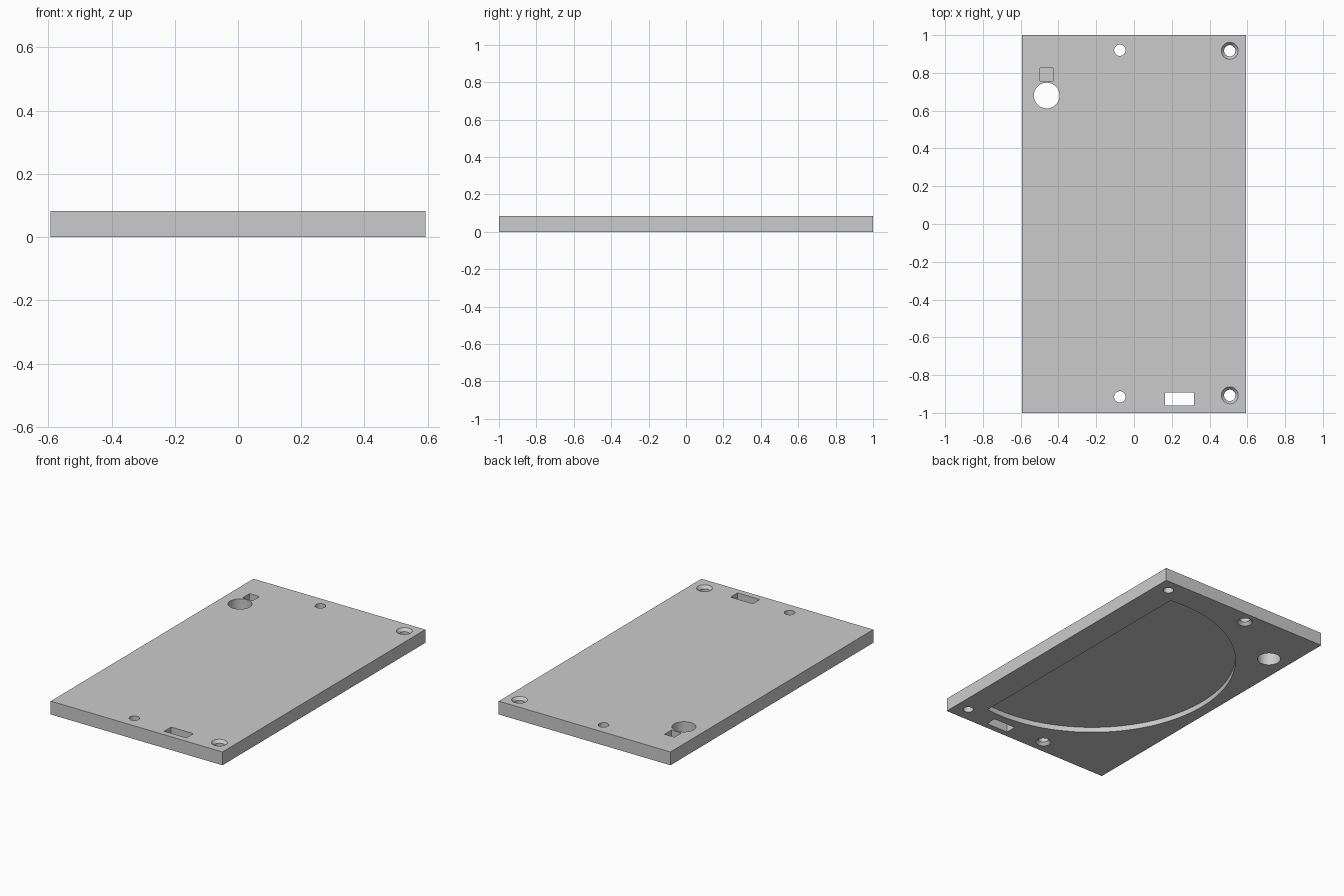
import bpy, bmesh, math

if "Cube" in bpy.data.objects:
    bpy.data.objects.remove(bpy.data.objects["Cube"])

W, L, T = 0.593, 1.0, 0.083   # half width, half length, thickness
EPS = 0.02                    # cutter overshoot

grey = bpy.data.materials.new("light grey")
grey.diffuse_color = (0.6, 0.6, 0.6, 1)
grey.use_nodes = True
grey.node_tree.nodes["Principled BSDF"].inputs["Base Color"].default_value = grey.diffuse_color


def make_object(name, bm):
    bmesh.ops.recalc_face_normals(bm, faces=bm.faces)
    mesh = bpy.data.meshes.new(name)
    bm.to_mesh(mesh)
    bm.free()
    mesh.materials.append(grey)
    ob = bpy.data.objects.new(name, mesh)
    bpy.context.collection.objects.link(ob)
    return ob


def loft(name, rings):
    """Closed solid through a stack of equal-length point rings."""
    bm = bmesh.new()
    loops = [[bm.verts.new(p) for p in ring] for ring in rings]
    n = len(loops[0])
    for a, b in zip(loops, loops[1:]):
        for i in range(n):
            j = (i + 1) % n
            bm.faces.new((a[i], a[j], b[j], b[i]))
    bm.faces.new(loops[0][::-1])
    bm.faces.new(loops[-1])
    return make_object(name, bm)


def box(name, x0, x1, y0, y1, z0, z1):
    pts = [(x0, y0), (x1, y0), (x1, y1), (x0, y1)]
    return loft(name, [[(x, y, z) for x, y in pts] for z in (z0, z1)])


def turned(name, x, y, profile, n=40):
    """Round cutter from (radius, z) pairs."""
    return loft(name, [[(x + r * math.cos(2 * math.pi * i / n),
                         y + r * math.sin(2 * math.pi * i / n), z)
                        for i in range(n)] for r, z in profile])


plate = box("base_plate", -W, W, -L, L, 0, T)
cutters = []

# screw holes: right pair countersunk from above, middle pair from below
R, RC, D = 0.03, 0.045, 0.018
from_top = [(R, -EPS), (R, T - D), (RC, T), (RC, T + EPS)]
from_below = [(RC, -EPS), (RC, 0), (R, D), (R, T + EPS)]
for x, y, profile in ((0.507, 0.917, from_top), (0.507, -0.907, from_top),
                      (-0.075, 0.92, from_below), (-0.075, -0.915, from_below)):
    cutters.append(turned("screw_hole", x, y, profile))

# large round hole, rectangular slot and blind square pocket
cutters.append(turned("round_hole", -0.462, 0.68, [(0.068, -EPS), (0.068, T + EPS)], 48))
cutters.append(box("slot", 0.164, 0.317, -0.962, -0.893, -EPS, T + EPS))
cutters.append(box("square_pocket", -0.497, -0.429, 0.756, 0.825, T - 0.04, T + EPS))

# shallow D-shaped recess underneath: circle cut off by a straight edge
cx, rad, edge = 0.32, 0.84, 0.42
a0 = math.acos((edge - cx) / rad)
N = 72
arc = []
for i in range(N + 1):
    a = a0 + (2 * math.pi - 2 * a0) * i / N
    arc.append((cx + rad * math.cos(a), rad * math.sin(a)))
cutters.append(loft("recess", [[(x, y, z) for x, y in arc] for z in (-EPS, 0.033)]))

# cut everything out of the plate
bpy.context.view_layer.objects.active = plate
plate.select_set(True)
for c in cutters:
    c.hide_render = True
    mod = plate.modifiers.new("cut", 'BOOLEAN')
    mod.operation = 'DIFFERENCE'
    mod.solver = 'EXACT'
    mod.object = c
    bpy.ops.object.modifier_apply(modifier=mod.name)
for c in cutters:
    bpy.data.objects.remove(c, do_unlink=True)

bpy.ops.object.shade_smooth_by_angle(angle=math.radians(25))
